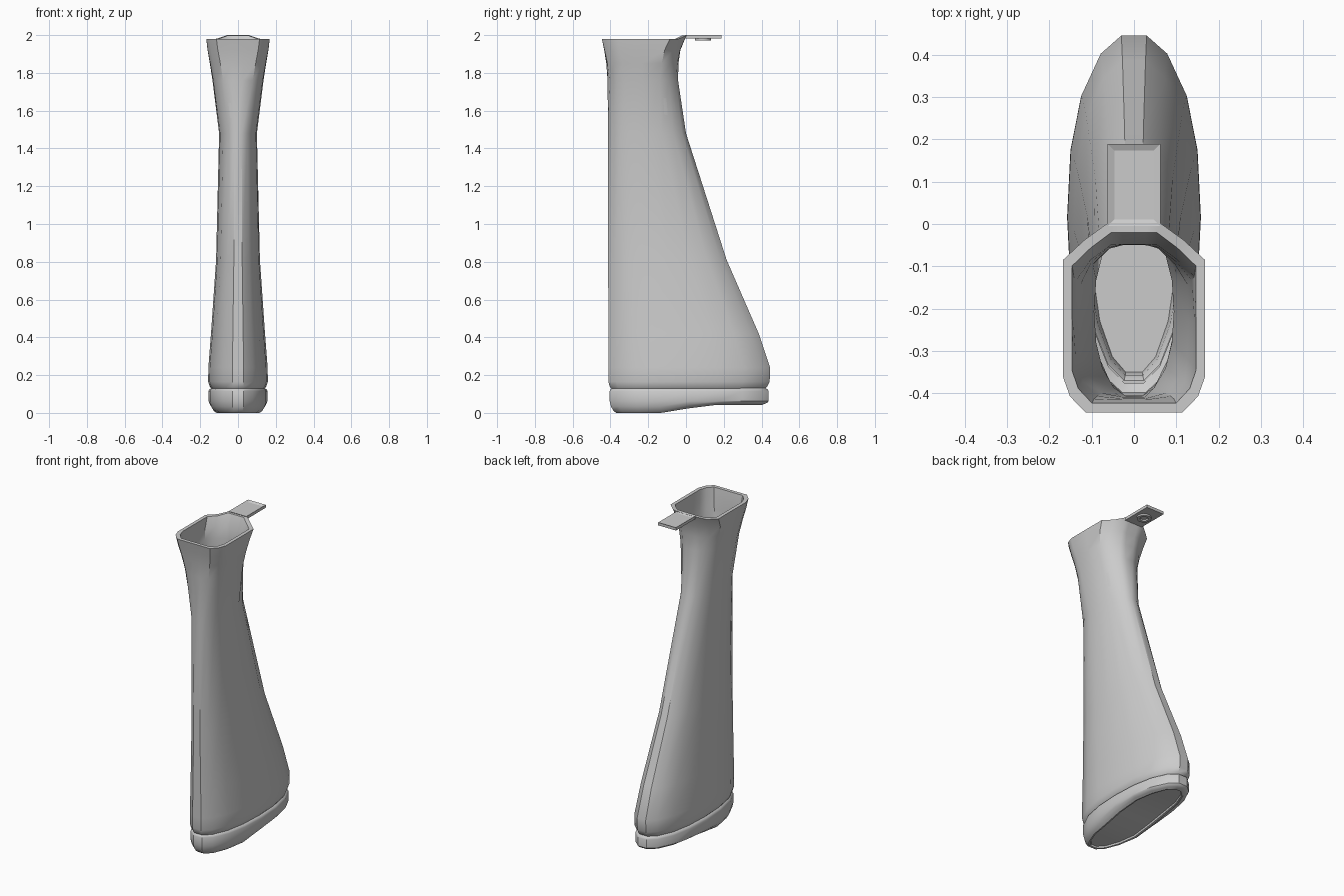
import bpy, bmesh, math

if "Cube" in bpy.data.objects:
    bpy.data.objects.remove(bpy.data.objects["Cube"])

# unit cross-sections, right half from front (+y) to back: rounded oval and octagonal mouth
OVAL = [(.19, 1), (.5, .9), (.79, .67), (.95, .37), (1, 0),
        (.95, -.37), (.79, -.67), (.5, -.9), (.19, -1)]
MOUTH = [(.19, 1), (.37, 1), (.7, .82), (1, .61), (1, 0),
         (1, -.62), (.9, -.83), (.68, -1), (.19, -1)]


def ring(z, y0, y1, w, t=0.0, d=0.0, lift=0.0, arch=0.0):
    """Closed 18-point section spanning y0..y1, half width w, inset by d."""
    y0, y1, w = y0 + d, y1 - d, w - d
    cy, hy = (y0 + y1) / 2, (y1 - y0) / 2
    half = []
    for i, (a, b) in enumerate(zip(OVAL, MOUTH)):
        x = (a[0] + (b[0] - a[0]) * t) * w
        y = cy + hy * (a[1] + (b[1] - a[1]) * t)
        s = min(max((y + .15) / .3, 0), 1)
        zz = z + (lift if i < 2 else 0) + arch * s * s * (3 - 2 * s)
        half.append((x, y, zz))
    return half + [(-x, y, z) for x, y, z in reversed(half)]


def finish(name, bm, angle=35):
    bmesh.ops.recalc_face_normals(bm, faces=bm.faces)
    me = bpy.data.meshes.new(name)
    bm.to_mesh(me)
    bm.free()
    ob = bpy.data.objects.new(name, me)
    bpy.context.collection.objects.link(ob)
    bpy.ops.object.select_all(action='DESELECT')
    ob.select_set(True)
    bpy.context.view_layer.objects.active = ob
    bpy.ops.object.shade_smooth_by_angle(angle=math.radians(angle))
    return ob


def loft(name, rings, loop=False):
    """Skin a list of rings; either join last to first, or cap both ends."""
    bm = bmesh.new()
    vs = [[bm.verts.new(p) for p in r] for r in rings]
    n = len(vs[0])
    pairs = list(zip(vs, vs[1:])) + ([(vs[-1], vs[0])] if loop else [])
    for a, b in pairs:
        for i in range(n):
            j = (i + 1) % n
            bm.faces.new((a[i], a[j], b[j], b[i]))
    if not loop:
        for r in (vs[0], vs[-1]):
            for i in range(n // 2 - 1):
                bm.faces.new((r[i], r[i + 1], r[n - 2 - i], r[n - 1 - i]))
    return finish(name, bm)


# hollow body: z, back y, front y, half width, mouth blend, wall thickness, front lift
SECTIONS = [
    (1.98, -.445, .002, .168, 1, .022, .018),
    (1.92, -.433, -.03, .161, .9, .018, 0),
    (1.85, -.422, -.04, .149, .7, .01, 0),
    (1.76, -.415, -.042, .135, .45, .006, 0),
    (1.48, -.413, 0, .1, 0, .006, 0),
    (.81, -.412, .215, .116, 0, .006, 0),
    (.42, -.411, .385, .143, 0, .006, 0),
    (.24, -.411, .445, .157, 0, .006, 0),
    (.165, -.411, .443, .158, 0, .006, 0),
    (.14, -.404, .43, .15, 0, .006, 0),
    (.128, -.395, .42, .141, 0, .02, 0),
]
outer = [ring(z, a, b, w, t, 0, l) for z, a, b, w, t, d, l in SECTIONS]
inner = [ring(z + (.006 if z < .15 else 0), a, b, w, t, d, l)
         for z, a, b, w, t, d, l in SECTIONS]
loft("hollow_body", outer + inner[::-1], loop=True)

# base cap: (z, inset, arch) from inner floor, over the lip, down to the recessed sole
BASE = [(.07, .055, 0), (.115, .048, 0), (.13, .035, 0), (.131, .016, 0),
        (.125, .006, 0), (.115, .001, 0), (.062, .001, 0), (.033, .008, .02),
        (.01, .022, .038), (.0, .036, .042), (.002, .046, .042), (.012, .05, .042)]
loft("base_cap", [ring(z, -.405, .438, .157, 0, d, 0, ar) for z, d, ar in BASE])

# flat tab with a shallow recess on top
bm = bmesh.new()
bmesh.ops.create_cube(bm, size=1)
for v in bm.verts:
    v.co = (v.co.x * .124, .092 + v.co.y * .194, 1.991 + v.co.z * .018)
top = [f for f in bm.faces if f.calc_center_median().z > 1.999]
bmesh.ops.inset_region(bm, faces=top, thickness=.022)
for v in top[0].verts:
    v.co.z -= .007
finish("tab", bm, 20)

# round stud under the tab, hollowed in the middle
bm = bmesh.new()
prof = [(.042, 1.985), (.042, 1.972), (.024, 1.972), (.022, 1.98)]
loops = [[bm.verts.new((r * math.cos(k * math.pi / 8),
                        .09 + r * math.sin(k * math.pi / 8), z))
          for k in range(16)] for r, z in prof]
for a, b in zip(loops, loops[1:]):
    for i in range(16):
        j = (i + 1) % 16
        bm.faces.new((a[i], a[j], b[j], b[i]))
bm.faces.new(loops[0])
bm.faces.new(loops[-1])
finish("tab_stud", bm)
